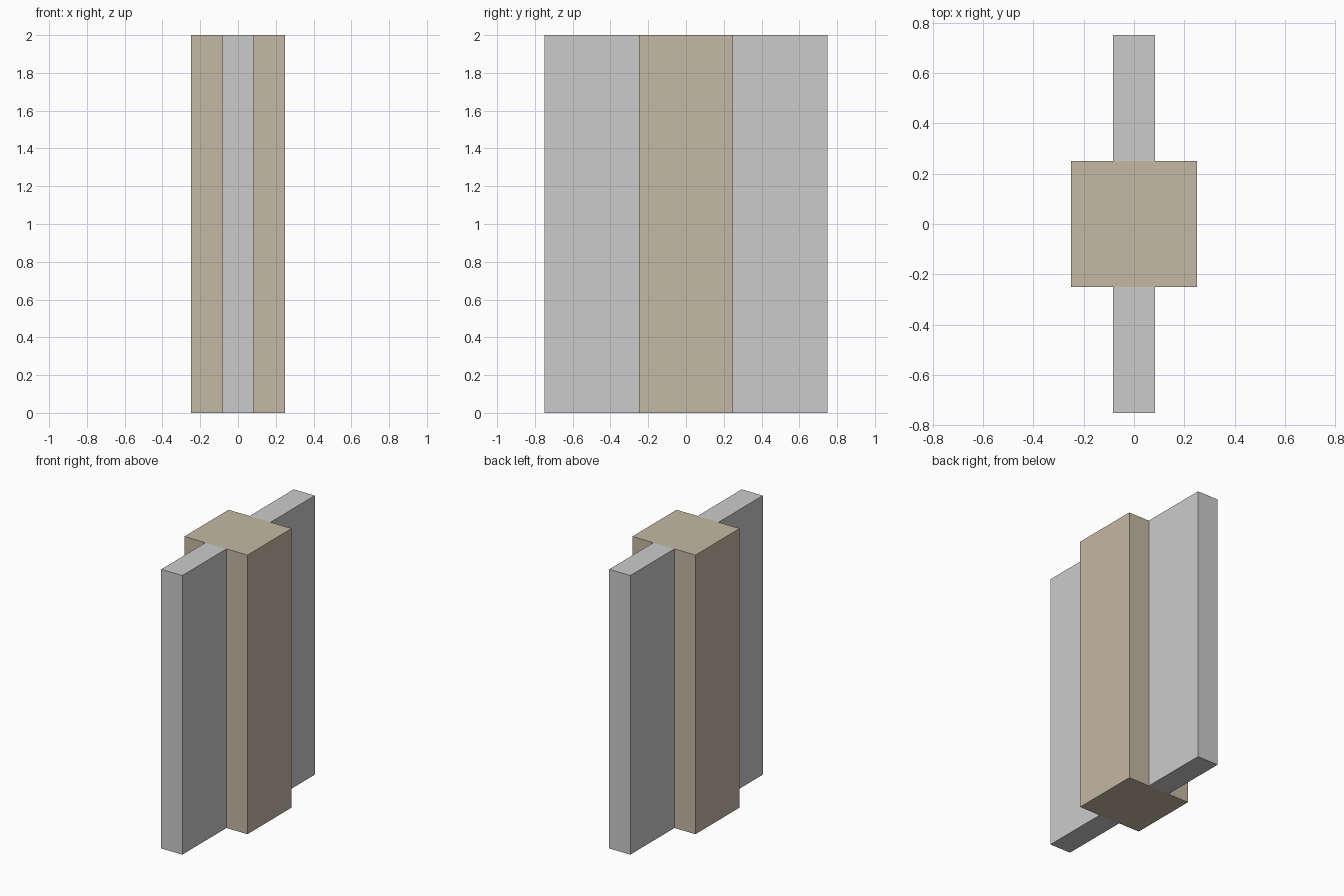
import bpy

if "Cube" in bpy.data.objects:
    bpy.data.objects.remove(bpy.data.objects["Cube"])

# Brown finish for the central post
brown = bpy.data.materials.new("brown")
brown.diffuse_color = (0.56, 0.48, 0.37, 1.0)
brown.use_nodes = True
brown.node_tree.nodes["Principled BSDF"].inputs["Base Color"].default_value = brown.diffuse_color


def box(name, size, centre, material=None):
    bpy.ops.mesh.primitive_cube_add(size=1, location=centre)
    obj = bpy.context.object
    obj.name = name
    obj.scale = size
    bpy.ops.object.transform_apply(location=False, rotation=False, scale=True)
    if material:
        obj.data.materials.append(material)
    return obj


# Square central post
box("post", (0.5, 0.5, 2.0), (0, 0, 1), brown)

# Thin wall panels in front of and behind the post
for name, side in (("front_panel", -1), ("back_panel", 1)):
    box(name, (1 / 6, 0.5, 2.0), (0, side * 0.5, 1))
